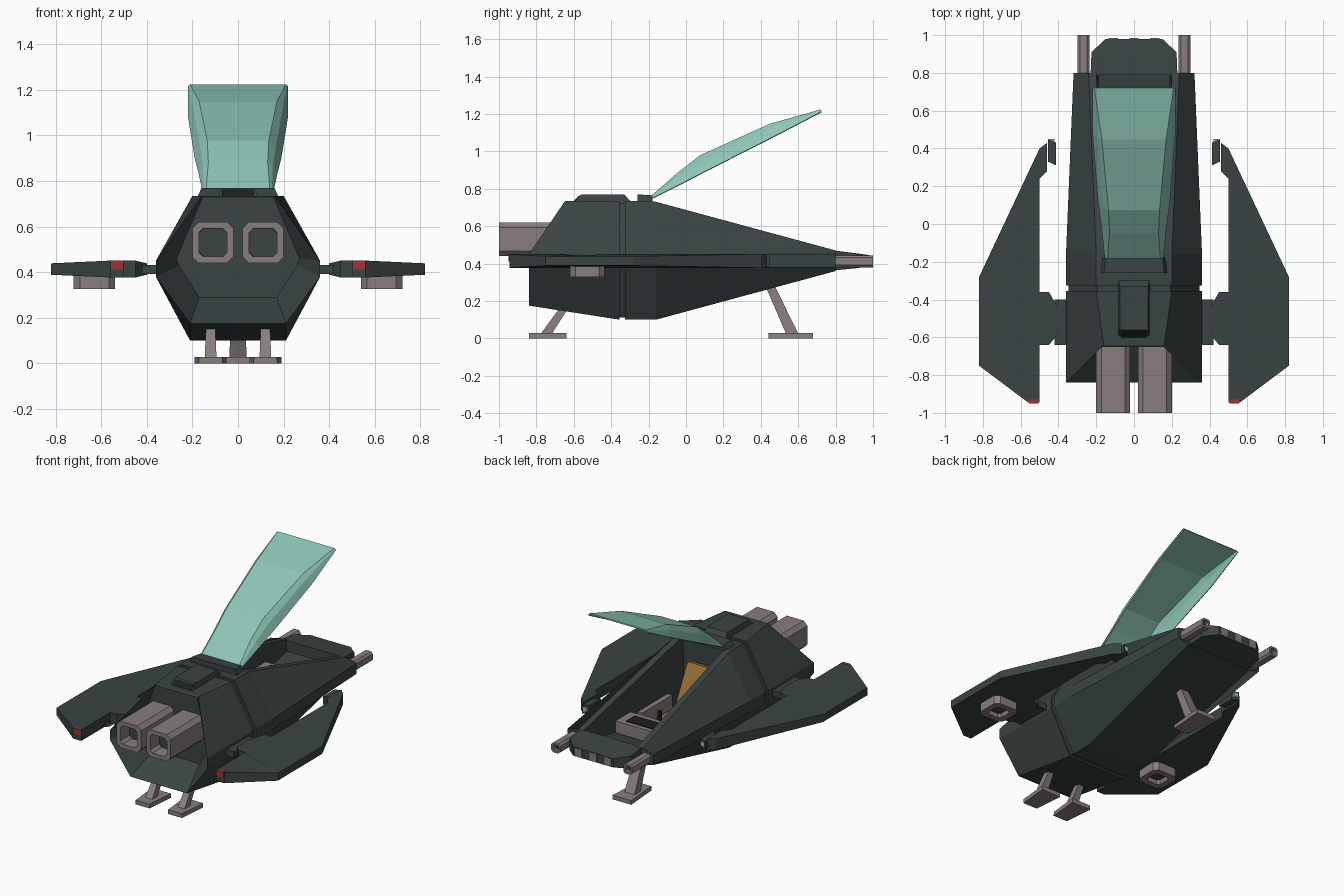
import bpy, bmesh, math
from mathutils import Vector

if "Cube" in bpy.data.objects:
    bpy.data.objects.remove(bpy.data.objects["Cube"])

def mat(name, *c):
    m = bpy.data.materials.new(name)
    m.diffuse_color = c if len(c) == 4 else (*c, 1)
    m.use_nodes = True
    m.node_tree.nodes["Principled BSDF"].inputs["Base Color"].default_value = m.diffuse_color
    return m

HULL = mat("dark hull", .042, .058, .056)
METAL = mat("warm grey metal", .25, .21, .21)
GLASS = mat("teal glass", .27, .56, .47, .8)
SEAT = mat("orange seat", .36, .18, .045)
RED = mat("red lamp", .35, .035, .035)
BLACK = mat("black", .012, .014, .014)

def loft(name, rings, m, caps=True, closed=True):
    """Skin a list of equal-length point rings."""
    bm = bmesh.new()
    vs = [[bm.verts.new(p) for p in r] for r in rings]
    n = len(rings[0])
    for a, b in zip(vs, vs[1:]):
        for i in range(n if closed else n - 1):
            j = (i + 1) % n
            bm.faces.new((a[i], a[j], b[j], b[i]))
    if caps:
        bm.faces.new(vs[0])
        bm.faces.new(vs[-1][::-1])
    bmesh.ops.recalc_face_normals(bm, faces=bm.faces)
    me = bpy.data.meshes.new(name)
    bm.to_mesh(me)
    bm.free()
    me.materials.append(m)
    o = bpy.data.objects.new(name, me)
    bpy.context.collection.objects.link(o)
    return o

def box(name, x, y, z, m):
    ring = lambda h: [(x[0], y[0], h), (x[1], y[0], h), (x[1], y[1], h), (x[0], y[1], h)]
    return loft(name, [ring(z[0]), ring(z[1])], m)

def sym(y, half):
    """Mirrored ring from right-hand (x, z) points; y may be per point."""
    ys = y if isinstance(y, (list, tuple)) else [y] * len(half)
    r = [(x, yy, z) for (x, z), yy in zip(half, ys)]
    return r + [(-a, b, c) for a, b, c in r[::-1]]

def octagon(cx, cz, r, y, cut=.3):
    k = r * (1 - cut)
    pts = [(k, r), (r, k), (r, -k), (k, -r), (-k, -r), (-r, -k), (-r, k), (-k, r)]
    return [(cx + a, y, cz + b) for a, b in pts]

# Hull rear with recessed engine wall
section = [(.2, .735), (.36, .45), (.36, .38), (.21, .1)]
loft("rear_hull", [
    sym(-.355, section),
    sym([-.64, -.84, -.84, -.84], [(.16, .735), (.36, .45), (.36, .38), (.21, .175)]),
    sym(-.65, [(.155, .73), (.27, .46), (.26, .43), (.17, .29)])], HULL)

# Seam and bulkhead behind the cockpit
seam = [(x * .965, .42 + (z - .42) * .965) for x, z in section]
loft("hull_seam", [sym(-.37, seam), sym(-.31, seam)], HULL)
loft("bulkhead", [sym(-.325, section), sym(-.19, section)], HULL)

# Open cockpit tub, U shaped in section
def tub(y, half, ix, floor):
    top = half[0][1]
    return sym(y, half) + [(-ix, y, top), (-ix * .95, y, floor), (ix * .95, y, floor), (ix, y, top)]
loft("front_hull", [
    tub(-.19, section, .155, .24),
    tub(-.16, [(.2, .73)] + section[1:], .156, .24),
    tub(.8, [(.24, .47), (.32, .45), (.32, .38), (.24, .36)], .2, .4)], HULL)

# Nose with light plates along its edge
loft("nose", [sym(.79, [(.23, .47), (.23, .363)]),
              sym(.91, [(.225, .455), (.225, .375)]),
              sym(.98, [(.15, .445), (.15, .385)])], HULL)
for x in (-.11, 0, .11):
    box("nose_plate", (x - .025, x + .025), (.975, .985), (.388, .442), METAL)

# Roof fairing, its slot and the canopy hinge
loft("roof_fairing", [
    [(-.085, -.6, .725), (.085, -.6, .725), (.085, -.29, .725), (-.085, -.29, .725)],
    [(-.075, -.56, .77), (.075, -.56, .77), (.075, -.33, .77), (-.075, -.33, .77)]], HULL)
loft("fairing_slot", [
    [(-.07, -.6, .735), (.07, -.6, .735), (.07, -.57, .765), (-.07, -.57, .765)],
    [(-.07, -.59, .73), (.07, -.59, .73), (.07, -.56, .76), (-.07, -.56, .76)]], BLACK)
loft("canopy_hinge", [sym(-.26, [(.16, .77), (.18, .725)]),
                      sym(-.18, [(.15, .765), (.17, .725)])], HULL)

# Raised canopy: base y, base z, base half width, top half width, height
ribs = []
nrm = Vector((0, -.463, .886))
for y, z, w, t, h in [(-.185, .748, .155, .14, .012), (-.02, .83, .172, .13, .06),
                      (.115, .9, .19, .135, .088), (.48, 1.085, .22, .17, .07),
                      (.725, 1.213, .22, .21, .012)]:
    b = Vector((0, y, z))
    ribs.append([tuple(b + nrm * k + Vector((x, 0, 0))) for x, k in
                 [(w, 0), ((w * .55 + t * .45), h * .62), (t, h),
                  (-t, h), (-(w * .55 + t * .45), h * .62), (-w, 0)]])
canopy = loft("canopy", ribs, GLASS, caps=False, closed=False)
sol = canopy.modifiers.new("thickness", 'SOLIDIFY')
sol.thickness = .008

# Seat, console and control stick
box("seat_cushion", (-.1, .1), (-.02, .17), (.27, .34), SEAT)
loft("seat_back", [
    [(-.1, -.06, .27), (.1, -.06, .27), (.1, 0, .29), (-.1, 0, .29)],
    [(-.08, -.17, .6), (.08, -.17, .6), (.08, -.13, .61), (-.08, -.13, .61)]], SEAT)
box("console", (-.16, .16), (.36, .52), (.36, .44), METAL)
box("console_screen", (-.1, .1), (.4, .49), (.44, .446), BLACK)
box("control_stick", (-.01, .01), (.27, .29), (.3, .46), BLACK)
for s in (-1, 1):
    box("side_panel", sorted((s * .115, s * .15)), (-.02, .3), (.28, .42), METAL)

# Legs with splayed feet
def leg(name, x, w, foot, low, high, sw, depth):
    def pad(k, z):
        return [(x - w * k, foot[0], z), (x + w * k, foot[0], z),
                (x + w, foot[1], z), (x - w, foot[1], z)]
    loft(name + "_foot", [pad(.75, 0), pad(.72, .028)], METAL)
    def cut(p, k):
        return [(x - sw * k, p[0] - depth * k, p[1]), (x + sw * k, p[0] - depth * k, p[1]),
                (x + sw * k, p[0] + depth * k, p[1]), (x - sw * k, p[0] + depth * k, p[1])]
    loft(name + "_strut", [cut(low, 1), cut(high, .75)], METAL)
leg("front_leg", 0, .07, (.44, .68), (.57, .02), (.445, .29), .038, .033)

for s in (-1, 1):
    leg("rear_leg", s * .12, .07, (-.84, -.64), (-.75, .02), (-.64, .18), .026, .03)

    # Square engine tubes with chamfered corners and dark throats
    e = lambda r, y: octagon(s * .11, .53, r, y)
    loft("engine", [e(.09, -.63), e(.09, -1), e(.062, -1), e(.06, -.9)], METAL)
    loft("engine_throat", [e(.06, -.905), e(.06, -.9)], HULL)

    # Nose guns
    g = lambda r, y: octagon(s * .267, .412, r, y, .4)
    loft("nose_gun", [g(.032, .78), g(.032, 1), g(.02, 1), g(.02, .96)], METAL)
    loft("gun_bore", [g(.02, .962), g(.02, .965)], BLACK)

    # Wing outline, thinner toward its outer edge, and its pylon
    plan = [(.5, .4), (.82, -.28), (.82, -.75), (.56, -.945), (.5, -.945), (.5, -.64),
            (.45, -.64), (.4, -.58), (.4, -.45), (.45, -.36), (.5, -.36), (.5, .24),
            (.46, .28), (.46, .43)]
    def half_thick(x):
        return .025 if x > .7 else .025 if x < .42 else .037
    loft("wing", [[(s * x, y, .414 + k * half_thick(x)) for x, y in plan] for k in (-1, 1)], HULL)
    box("wing_pylon", sorted((s * .33, s * .42)), (-.64, -.4), (.392, .432), HULL)

    # Wing tip gun with teal lens, and rear red lamp
    t = lambda y, w: [(s * .412, y - .02, .385), (s * .455, y, .385),
                      (s * .455, y, .44), (s * .412, y - .02, .44)]
    loft("wing_gun", [t(.33, 0), t(.45, 0)], HULL)
    box("wing_lens", sorted((s * .422, s * .448)), (.43, .449), (.4, .43), GLASS)
    box("red_lamp", sorted((s * .505, s * .557)), (-.949, -.93), (.412, .452), RED)

    # Octagonal thruster pad under the wing
    def pad_ring(r, z):
        return [(s * .63 + a - s * .63, b - .528, z) for a, _, b in octagon(s * .63, 0, r, 0)]
    loft("wing_thruster", [pad_ring(.091, .385), pad_ring(.091, .327),
                           pad_ring(.052, .327), pad_ring(.045, .355)], METAL)
    loft("thruster_throat", [pad_ring(.046, .352), pad_ring(.046, .355)], HULL)
